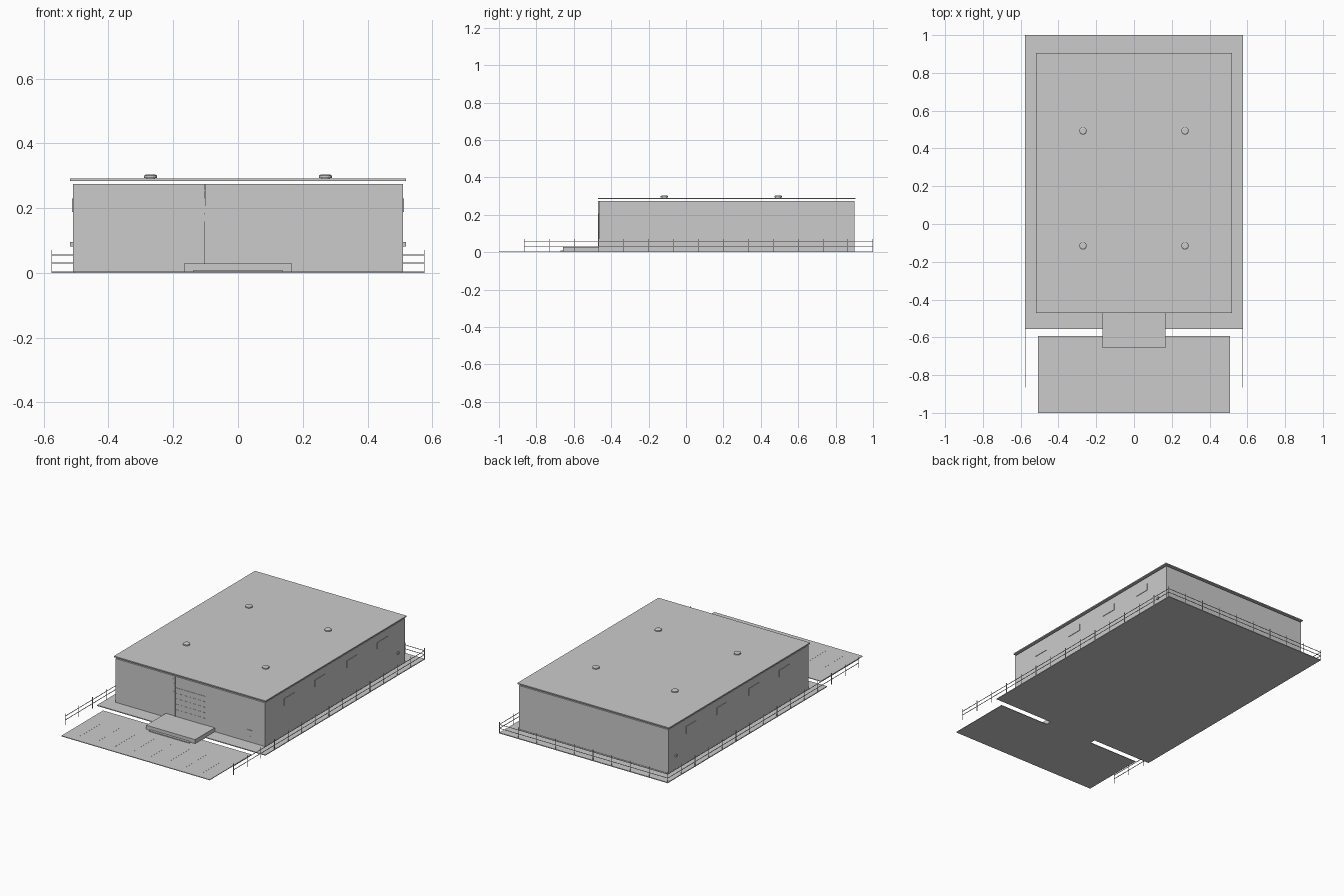
import bpy, bmesh
from mathutils import Matrix, Vector

if "Cube" in bpy.data.objects:
    bpy.data.objects.remove(bpy.data.objects["Cube"])


def boxes(name, spans):
    """One object made of boxes, each given as (x0, x1, y0, y1, z0, z1)."""
    bm = bmesh.new()
    for x0, x1, y0, y1, z0, z1 in spans:
        mid = Vector(((x0 + x1) / 2, (y0 + y1) / 2, (z0 + z1) / 2))
        scale = Matrix.Diagonal((x1 - x0, y1 - y0, z1 - z0, 1))
        bmesh.ops.create_cube(bm, size=1, matrix=Matrix.Translation(mid) @ scale)
    mesh = bpy.data.meshes.new(name)
    bm.to_mesh(mesh)
    bm.free()
    obj = bpy.data.objects.new(name, mesh)
    bpy.context.collection.objects.link(obj)
    return obj


def mirror_x(obj):
    mod = obj.modifiers.new("mirror", 'MIRROR')
    mod.use_axis[0] = True
    return obj


FRONT = -0.465   # front wall plane
SIDE = 0.51      # side wall plane

# Paved ground, parking area and entrance platform
boxes("yard_slab", [(-0.575, 0.575, -0.555, 1.0, 0, 0.005)])
boxes("parking_slab", [(-0.507, 0.507, -1.0, -0.592, 0, 0.004)])
boxes("entrance_platform", [(-0.167, 0.167, -0.657, FRONT, 0, 0.029)])
boxes("platform_step", [(-0.137, 0.137, -0.672, -0.655, 0, 0.009)])

# Parking bay stripes
boxes("bay_stripes", [(-0.42 + 0.12 * i, -0.416 + 0.12 * i, -0.94, -0.74, 0.003, 0.0045)
                      for i in range(8)])

# Main hall and thin overhanging roof
boxes("hall_walls", [(-SIDE, SIDE, FRONT, 0.9, 0.004, 0.275)])
boxes("roof_slab", [(-0.518, 0.518, -0.471, 0.906, 0.284, 0.291)])

# Loading door with panel battens
door = [(-0.1, 0.1, FRONT - 0.002, FRONT, 0.029, 0.206)]
door += [(-0.1, 0.1, FRONT - 0.003, FRONT, z, z + 0.002)
         for z in (0.07, 0.104, 0.138, 0.172)]
boxes("loading_door", door)

# Vertical fin beside the door with small plates
boxes("front_fin", [(-0.104, -0.1, FRONT - 0.005, FRONT, 0.004, 0.275)])
boxes("fin_plates", [(-0.12, -0.104, FRONT - 0.002, FRONT, z0, z1)
                     for z0, z1 in ((0.158, 0.18), (0.185, 0.23), (0.253, 0.256))])

# Front service pipe and tap
boxes("service_pipe", [(0.38, 0.42, FRONT - 0.003, FRONT, 0.077, 0.08),
                       (0.408, 0.412, FRONT - 0.003, FRONT, 0.038, 0.043)])

# Side windows and wall lamps on both sides
mirror_x(boxes("side_windows", [(SIDE, SIDE + 0.003, y - 0.05, y + 0.05, 0.188, 0.23)
                                for y in (-0.23, 0.07, 0.38, 0.68)]))
mirror_x(boxes("wall_lamp", [(SIDE, SIDE + 0.008, 0.822, 0.834, 0.082, 0.095)]))

# Perimeter fence: side runs and back run
W = 0.0013
E = 0.575
posts = [-0.865 + 1.864 * i / 14 for i in range(15)]
side = [(E - W, E + W, y - W, y + W, 0, 0.07) for y in posts]
side += [(E - W, E + W, -0.865, 1.0, z - W, z + W) for z in (0.031, 0.055)]
mirror_x(boxes("side_fence", side))
back = [(x - W, x + W, 1 - 2 * W, 1, 0, 0.07)
        for x in [-E + 2 * E * i / 9 for i in range(1, 9)]]
back += [(-E, E, 1 - 2 * W, 1, z - W, z + W) for z in (0.031, 0.055)]
boxes("back_fence", back)

# Roof vents: short stem, wide cap with a tapered top
for x in (-0.27, 0.27):
    for y in (-0.115, 0.493):
        bm = bmesh.new()
        for r0, r1, z0, z1 in ((0.014, 0.014, 0.289, 0.293),
                               (0.02, 0.02, 0.293, 0.300),
                               (0.02, 0.014, 0.300, 0.304)):
            bmesh.ops.create_cone(bm, cap_ends=True, segments=16, radius1=r0, radius2=r1,
                                  depth=z1 - z0,
                                  matrix=Matrix.Translation((x, y, (z0 + z1) / 2)))
        mesh = bpy.data.meshes.new("roof_vent")
        bm.to_mesh(mesh)
        bm.free()
        bpy.context.collection.objects.link(bpy.data.objects.new("roof_vent", mesh))
